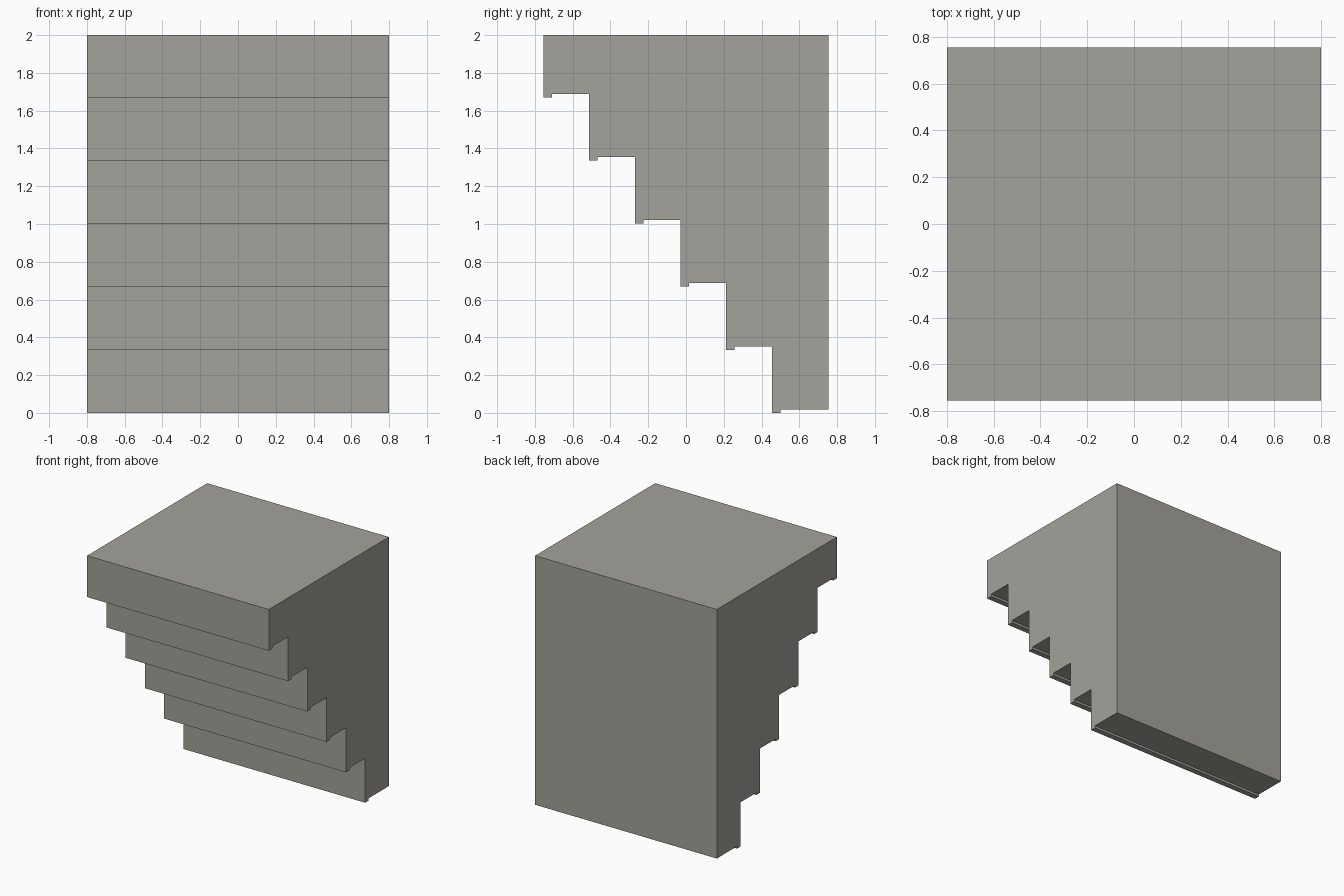
import bpy
import bmesh

if "Cube" in bpy.data.objects:
    bpy.data.objects.remove(bpy.data.objects["Cube"])

STEPS = 6
HALF_W = 0.8
BACK = 0.755
RISE, RUN = 0.3342, 0.242      # step spacing
LIP_W, LIP_H = 0.045, 0.018    # small lip under each front edge

stone = bpy.data.materials.new("warm grey stone")
stone.diffuse_color = (0.366, 0.361, 0.328, 1.0)
stone.use_nodes = True
stone.node_tree.nodes["Principled BSDF"].inputs["Base Color"].default_value = stone.diffuse_color

# Stepped side profile (y, z), walked from the bottom back up the front
profile = [(BACK, LIP_H)]
for k in range(STEPS):
    front = 0.455 - RUN * k
    low = RISE * k
    top = 2.0 if k == STEPS - 1 else RISE * (k + 1) + LIP_H
    profile += [(front + LIP_W, low + LIP_H), (front + LIP_W, low),
                (front, low), (front, top)]
profile.append((BACK, 2.0))

# Extrude the profile across the full width
bm = bmesh.new()
side = bm.faces.new([bm.verts.new((-HALF_W, y, z)) for y, z in profile])
ext = bmesh.ops.extrude_face_region(bm, geom=[side], use_keep_orig=True)
moved = [v for v in ext["geom"] if isinstance(v, bmesh.types.BMVert)]
bmesh.ops.translate(bm, verts=moved, vec=(2 * HALF_W, 0, 0))
bmesh.ops.recalc_face_normals(bm, faces=bm.faces)

mesh = bpy.data.meshes.new("stepped_block")
bm.to_mesh(mesh)
bm.free()
mesh.materials.append(stone)
block = bpy.data.objects.new("stepped_block", mesh)
bpy.context.collection.objects.link(block)
